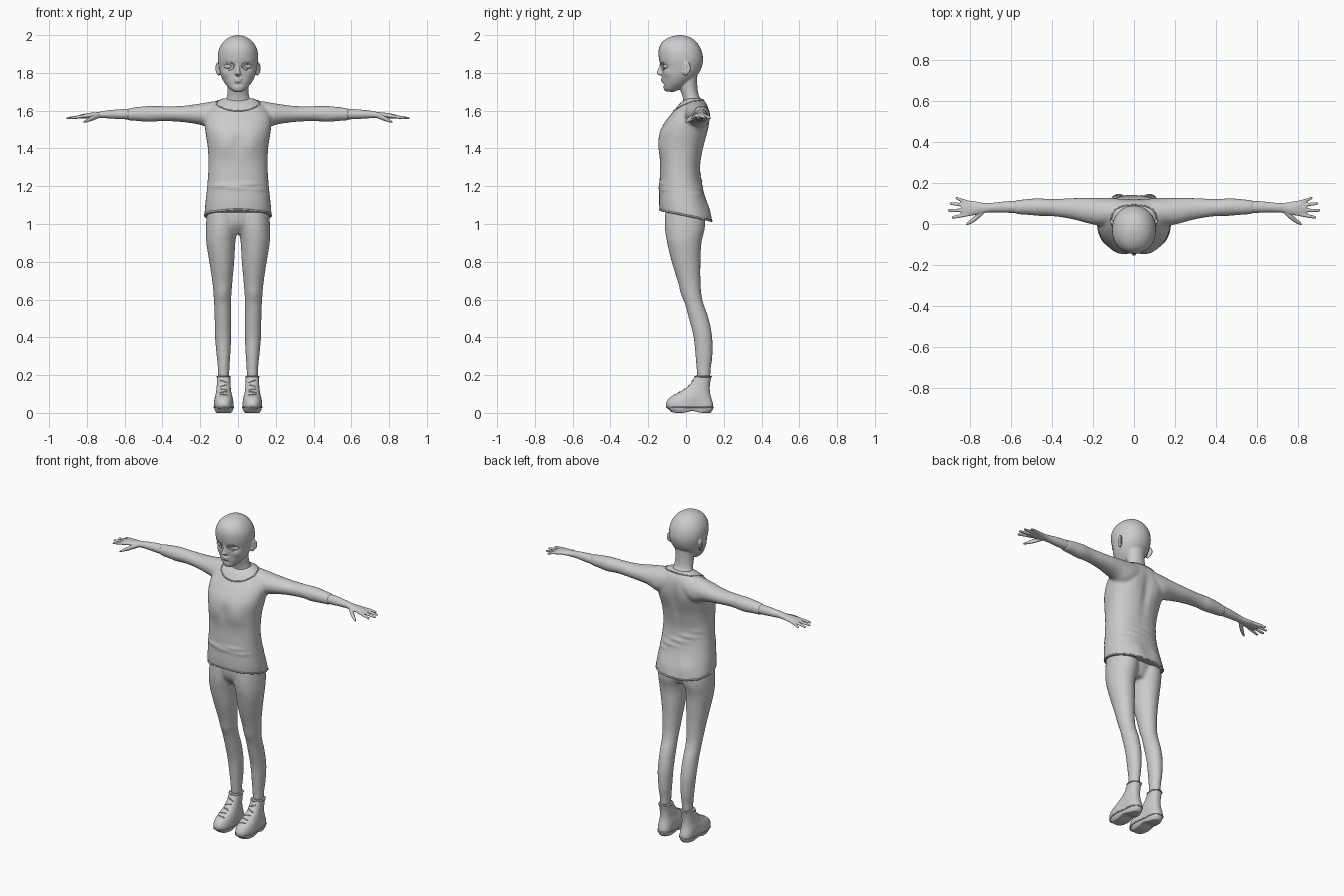
import bpy, bmesh, math
from mathutils import Vector, Matrix

cube = bpy.data.objects.get("Cube")
if cube:
    bpy.data.objects.remove(cube)

clay = bpy.data.materials.new("plain grey")
clay.use_nodes = True
GREY = (.6, .6, .6, 1)
clay.diffuse_color = GREY
clay.node_tree.nodes["Principled BSDF"].inputs["Base Color"].default_value = GREY
SIDES = (("left", 1), ("right", -1))


def spline(a, b, c, d, t):
    """Catmull-Rom blend of four sections."""
    return [q + .5 * t * (r - p + t * (2*p - 5*q + 4*r - s + t * (3*(q - r) + s - p)))
            for p, q, r, s in zip(a, b, c, d)]


def loft(bm, axis, sections, side=1, power=2, tilt=0, count=32, steps=5):
    """Skin rounded sections: (station, centre, half width, low, high)."""
    last = len(sections) - 1
    rows = []
    for i in range(last):
        four = [sections[min(max(i + k, 0), last)] for k in (-1, 0, 1, 2)]
        rows += [spline(*four, j / steps) for j in range(steps)]
    rows.append(sections[-1])
    rings = []
    for n, (station, mid, half, low, high) in enumerate(rows):
        shear = tilt * (1 - n / (len(rows) - 1))
        ring = []
        for k in range(count):
            a = math.tau * k / count
            c, s = (math.copysign(abs(f(a)) ** (2 / power), f(a)) for f in (math.cos, math.sin))
            u, v = mid + half * c, (low + high) / 2 + (high - low) / 2 * s
            co = (u * side, v, station + shear * v) if axis == "Z" else (station * side, u, v)
            ring.append(bm.verts.new(co))
        rings.append(ring)
    for lower, upper in zip(rings, rings[1:]):
        for k in range(count):
            j = (k + 1) % count
            bm.faces.new((lower[k], lower[j], upper[j], upper[k]))
    bm.faces.new(rings[0])
    bm.faces.new(rings[-1])


def blob(bm, centre, size, turn=0):
    """Ellipsoid, turned about z."""
    m = Matrix.Translation(centre) @ Matrix.Rotation(turn, 4, "Z") @ Matrix.Diagonal((*size, 1))
    bmesh.ops.create_uvsphere(bm, u_segments=24, v_segments=16, radius=1, matrix=m)


def bake(ob):
    bpy.context.scene.collection.objects.link(ob)
    bpy.ops.object.select_all(action="DESELECT")
    ob.select_set(True)
    bpy.context.view_layer.objects.active = ob
    bpy.ops.object.convert(target="MESH")
    ob = bpy.context.object
    ob.data.materials.clear()
    ob.data.materials.append(clay)
    bpy.ops.object.shade_smooth()
    return ob


def fuse(name, bm, voxel, smooth=4):
    """Merge the overlapping volumes into one soft skin."""
    bmesh.ops.recalc_face_normals(bm, faces=bm.faces)
    mesh = bpy.data.meshes.new(name)
    bm.to_mesh(mesh)
    bm.free()
    ob = bpy.data.objects.new(name, mesh)
    if voxel:
        remesh = ob.modifiers.new("skin", "REMESH")
        remesh.mode, remesh.voxel_size = "VOXEL", voxel
        soft = ob.modifiers.new("soften", "SMOOTH")
        soft.factor, soft.iterations = .5, smooth
    return bake(ob)


def push(ob, centre, radii, move):
    """Soft sculpting stroke."""
    for v in ob.data.vertices:
        d = sum(((a - b) / r) ** 2 for a, b, r in zip(v.co, centre, radii))
        if d < 9:
            v.co += Vector(move) * math.exp(-d)


def cord(name, points, radius, target, closed=False):
    """Thin tube laid on a surface."""
    bpy.context.view_layer.update()
    curve = bpy.data.curves.new(name, "CURVE")
    curve.dimensions, curve.bevel_depth, curve.bevel_resolution = "3D", radius, 2
    line = curve.splines.new("POLY")
    line.points.add(len(points) - 1)
    line.use_cyclic_u = closed
    for dot, p in zip(line.points, points):
        dot.co = (*target.closest_point_on_mesh(Vector(p))[1], 1)
    return bake(bpy.data.objects.new(name, curve))


def arc(f, start, end, n=24):
    return [f(start + (end - start) * i / n) for i in range(n + 1)]


# Shirt: torso and sleeves
bm = bmesh.new()
loft(bm, "Z", [(1.04, 0, .178, -.14, .14), (1.1, 0, .174, -.143, .122), (1.2, 0, .163, -.14, .09),
               (1.3, 0, .157, -.138, .075), (1.4, 0, .16, -.145, .09), (1.48, 0, .172, -.138, .11),
               (1.55, 0, .178, -.1, .122), (1.6, 0, .16, -.062, .122), (1.64, 0, .12, -.03, .11),
               (1.665, 0, .085, .005, .085)], power=2.3, tilt=-.2)
for _, s in SIDES:
    loft(bm, "X", [(.06, .06, .06, 1.53, 1.655), (.13, .058, .068, 1.5, 1.65), (.2, .062, .065, 1.525, 1.638),
                   (.3, .075, .052, 1.54, 1.625), (.4, .08, .042, 1.545, 1.624), (.47, .083, .043, 1.54, 1.625),
                   (.53, .083, .038, 1.545, 1.62), (.585, .083, .034, 1.548, 1.612)], s)
shirt = fuse("shirt", bm, .008, 8)
for _, s in SIDES:
    push(shirt, (.08 * s, -.14, 1.42), (.05, .06, .06), (0, -.008, 0))
    push(shirt, (.09 * s, .12, 1.52), (.05, .05, .06), (0, .008, 0))
    push(shirt, (.07 * s, .13, 1.08), (.05, .06, .05), (0, .008, 0))
push(shirt, (0, -.15, 1.43), (.025, .05, .06), (0, .006, 0))
push(shirt, (0, .12, 1.45), (.025, .05, .14), (0, -.01, 0))
# Cloth folds at the waist
for k in range(5):
    push(shirt, (-.15 + .07 * k, -.13, 1.2 + .03 * math.sin(3 * k)), (.06, .06, .01), (0, -.005, 0))
    push(shirt, (.14 - .07 * k, .09, 1.16 + .035 * k), (.06, .06, .012), (0, .006, 0))
cord("neckline", arc(lambda a: (.105 * math.sin(a), .03 - .08 * math.cos(a), 1.63 - .045 * math.cos(a)),
                     0, math.tau)[:-1], .004, shirt, True)
cord("shirt_hem", arc(lambda a: (.185 * math.sin(a), -.15 * math.cos(a), 1.042 + .03 * math.cos(a)),
                      0, math.tau, 48)[:-1], .005, shirt, True)

# Trousers
bm = bmesh.new()
for _, s in SIDES:
    loft(bm, "Z", [(.19, .076, .029, .058, .128), (.24, .076, .031, .055, .132), (.3, .077, .036, .05, .14),
                   (.4, .079, .043, .04, .139), (.5, .08, .044, .015, .12), (.6, .082, .046, -.012, .086),
                   (.7, .083, .054, -.045, .077), (.8, .086, .066, -.076, .077), (.9, .091, .077, -.1, .082),
                   (.98, .086, .084, -.112, .1), (1.07, .08, .084, -.11, .1)], s)
loft(bm, "Z", [(.945, 0, .07, -.06, .06), (1, 0, .13, -.1, .085), (1.07, 0, .15, -.11, .1)])
trousers = fuse("trousers", bm, .008, 6)
for _, s in SIDES:
    push(trousers, (.08 * s, -.02, .63), (.04, .04, .04), (0, -.006, 0))

# Head with neck, nose, lips and ears
bm = bmesh.new()
loft(bm, "Z", [(1.69, 0, .022, -.112, -.07), (1.705, 0, .042, -.118, -.04), (1.74, 0, .07, -.123, .01),
               (1.78, 0, .09, -.126, .05), (1.82, 0, .1, -.133, .077), (1.87, 0, .107, -.144, .09),
               (1.92, 0, .102, -.144, .083), (1.96, 0, .081, -.125, .06), (1.985, 0, .052, -.092, .03),
               (1.997, 0, .022, -.055, -.005), (2, 0, .005, -.036, -.026)], power=2.1, tilt=-.12)
loft(bm, "Z", [(1.6, 0, .095, -.03, .1), (1.64, 0, .072, -.015, .092), (1.68, 0, .058, -.02, .068),
               (1.73, 0, .056, -.035, .06), (1.8, 0, .06, -.03, .06)])
loft(bm, "Z", [(1.785, 0, .011, -.136, -.11), (1.797, 0, .016, -.156, -.11), (1.81, 0, .011, -.153, -.11),
               (1.835, 0, .008, -.142, -.11), (1.86, 0, .009, -.138, -.12)])
for z, w in ((1.769, .024), (1.757, .02)):
    blob(bm, (0, -.118, z), (w, .015, .007))
for _, s in SIDES:
    blob(bm, (.107 * s, .005, 1.825), (.009, .022, .033), -.5 * s)
    blob(bm, (.103 * s, -.002, 1.803), (.009, .014, .018), -.3 * s)
head = fuse("head", bm, .0045, 4)
for _, s in SIDES:
    push(head, (.052 * s, -.13, 1.833), (.028, .04, .015), (0, .011, 0))
    push(head, (.068 * s, -.1, 1.795), (.025, .04, .02), (.002 * s, -.004, 0))
    push(head, (.118 * s, .003, 1.828), (.006, .009, .016), (-.006 * s, 0, 0))
push(head, (0, -.12, 1.738), (.025, .03, .007), (0, .004, 0))

# Eyes, lids and brows
for side, s in SIDES:
    bm = bmesh.new()
    blob(bm, (.052 * s, -.106, 1.834), (.024, .015, .012), .35 * s)
    fuse(side + "_eye", bm, 0)
    for part, rise in (("upper_lid", .014), ("lower_lid", -.01)):
        cord(f"{side}_{part}", arc(lambda a: ((.053 - .027 * math.cos(a)) * s, -.15, 1.834 + rise * math.sin(a)),
                                   0, math.pi, 12), .0025, head)

# Forearms and hands
for side, s in SIDES:
    bm = bmesh.new()
    loft(bm, "X", [(.54, .083, .031, 1.553, 1.61), (.62, .083, .028, 1.555, 1.608), (.7, .08, .023, 1.56, 1.6),
                   (.74, .078, .026, 1.56, 1.593), (.79, .077, .036, 1.56, 1.588), (.83, .077, .037, 1.558, 1.58),
                   (.845, .077, .028, 1.562, 1.575)], s, count=24)
    for x, base, tip in ((.89, .049, .033), (.908, .068, .066), (.9, .087, .1), (.872, .104, .126)):
        loft(bm, "X", [(.8, base, .009, 1.562, 1.582), (.84, (base + tip) / 2, .009, 1.559, 1.576),
                       (x - .006, tip, .007, 1.554, 1.566), (x, tip, .003, 1.557, 1.562)], s, count=12)
    loft(bm, "X", [(.735, .063, .014, 1.56, 1.588), (.77, .032, .015, 1.547, 1.575),
                   (.8, .01, .011, 1.538, 1.556), (.82, -.002, .004, 1.535, 1.542)], s, count=12)
    fuse(side + "_hand", bm, .0035, 2)

# Shoes with soles, collars and laces
for side, s in SIDES:
    bm = bmesh.new()
    loft(bm, "Z", [(0, .075, .043, -.08, .13), (.02, .075, .052, -.1, .143), (.05, .076, .054, -.107, .143),
                   (.08, .076, .049, -.088, .134), (.105, .076, .042, -.045, .128), (.13, .076, .038, -.002, .126),
                   (.16, .076, .036, .028, .128), (.195, .076, .036, .048, .136)], s, 2.4)
    shoe = fuse(side + "_shoe", bm, .005, 5)
    push(shoe, (.075 * s, .035, 0), (.08, .03, .015), (0, 0, .012))
    push(shoe, (.075 * s, -.1, 0), (.08, .025, .02), (0, 0, .012))
    for x in (.02, .13):
        push(shoe, (x * s, .06, .04), (.025, .05, .04), ((.075 - x) * s * .18, 0, 0))
    for part, z, r, y, h in (("sole_edge", .03, .054, .02, .122), ("collar", .192, .037, .092, .045)):
        cord(f"{side}_shoe_{part}", arc(lambda a: ((.075 + r * math.cos(a)) * s, y + h * math.sin(a), z),
                                        0, math.tau, 32)[:-1], .004, shoe, True)
    for k in range(5):
        z, y = .1 + .018 * k, -.06 + .022 * k
        cord(f"{side}_lace_{k}", [((.076 + w * .024) * s, y, z + .008 * w * (-1) ** k)
                                  for w in (-1, -.5, 0, .5, 1)], .0035, shoe)
